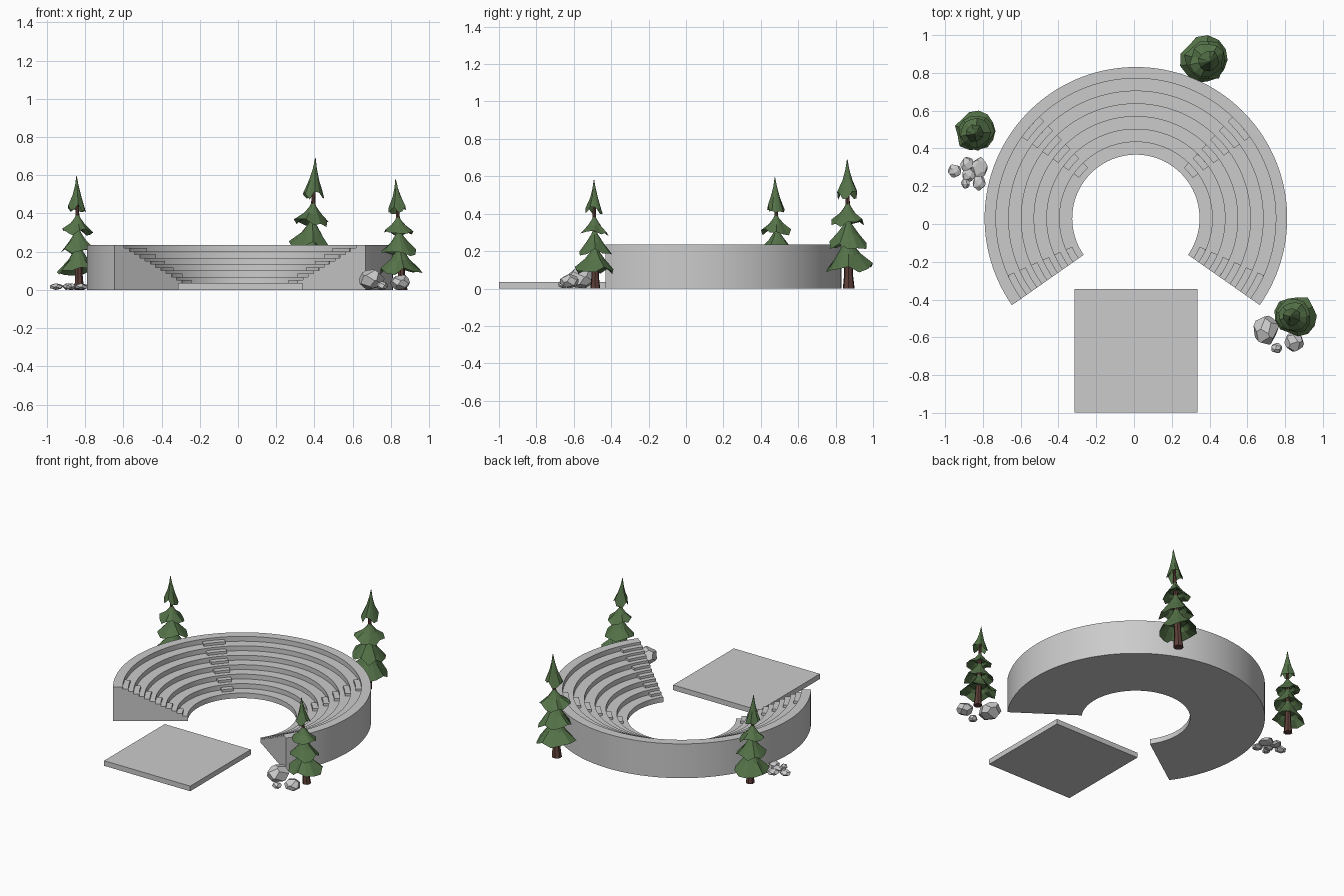
import bpy, bmesh, math, random
from mathutils import Vector

if "Cube" in bpy.data.objects:
    bpy.data.objects.remove(bpy.data.objects["Cube"])

random.seed(7)
CX, CY = 0.01, 0.03
A0, A1 = -35, 215


def material(name, rgb):
    m = bpy.data.materials.new(name)
    m.diffuse_color = (*rgb, 1)
    m.use_nodes = True
    m.node_tree.nodes["Principled BSDF"].inputs["Base Color"].default_value = m.diffuse_color
    return m


GREEN = material("foliage_green", (0.09, 0.17, 0.065))
BROWN = material("bark_brown", (0.11, 0.05, 0.04))


def finish(bm, name, mat=None, smooth=False):
    bmesh.ops.recalc_face_normals(bm, faces=bm.faces[:])
    me = bpy.data.meshes.new(name)
    bm.to_mesh(me)
    bm.free()
    ob = bpy.data.objects.new(name, me)
    bpy.context.collection.objects.link(ob)
    if mat:
        me.materials.append(mat)
    if smooth:
        bpy.ops.object.select_all(action='DESELECT')
        ob.select_set(True)
        bpy.context.view_layer.objects.active = ob
        bpy.ops.object.shade_smooth_by_angle(angle=math.radians(30))
    return ob


def sector(bm, profile, a0, a1, n):
    """Sweep a closed (radius, z) profile around the arena centre."""
    rings = []
    for i in range(n + 1):
        a = math.radians(a0 + (a1 - a0) * i / n)
        rings.append([bm.verts.new((CX + r * math.cos(a), CY + r * math.sin(a), z))
                      for r, z in profile])
    k = len(profile)
    for p, q in zip(rings, rings[1:]):
        for j in range(k):
            bm.faces.new((p[j], p[(j + 1) % k], q[(j + 1) % k], q[j]))
    bm.faces.new(rings[0])
    bm.faces.new(rings[-1])


# Tiered seating: seven stepped treads
R = [0.337 + 0.0673 * i for i in range(7)] + [0.801]
Z = [0.035 + 0.0333 * i for i in range(7)]
profile = [(R[0], 0)]
for i in range(7):
    profile += [(R[i], Z[i]), (R[i + 1], Z[i])]
profile.append((R[7], 0))
bm = bmesh.new()
sector(bm, profile, A0, A1, 96)
finish(bm, "tiered_seating", smooth=True)

# Four aisles of half-height steps
for n, (a, b) in enumerate([(A0, -24), (35.5, 46.5), (133.5, 144.5), (204, A1)]):
    bm = bmesh.new()
    for i in range(6):
        r, z = R[i + 1], Z[i]
        sector(bm, [(r - 0.035, z), (r - 0.035, z + 0.0167), (r, z + 0.0167), (r, z)], a, b, 4)
    finish(bm, f"aisle_steps_{n + 1}", smooth=True)

# Stage slab
bpy.ops.mesh.primitive_cube_add(size=1, location=(0.011, -0.671, 0.0175))
stage = bpy.context.object
stage.name = "stage"
stage.scale = (0.652, 0.656, 0.035)


def loft(bm, rings):
    for p, q in zip(rings, rings[1:]):
        for j in range(len(p)):
            k = (j + 1) % len(p)
            bm.faces.new((p[j], p[k], q[k], q[j]))


# Pine trees: leaning tapered trunk with four drooping skirts
# tiers: rim height, rim radius, apex height (fractions of tree height)
TIERS = [(0.16, 0.185, 0.42), (0.34, 0.158, 0.56), (0.51, 0.130, 0.68), (0.715, 0.078, 1.0)]


def tree(n, base, tip, h):
    base, tip = Vector((*base, 0)), Vector((*tip, 0))

    def axis(t):
        p = base.lerp(tip, max(0, min(t, 1)))
        return Vector((p.x, p.y, t * h))

    def ring(bm, t, rad, sides):
        c = axis(t)
        return [bm.verts.new(c + Vector((math.cos(2 * math.pi * j / sides),
                                         math.sin(2 * math.pi * j / sides), 0)) * rad * h)
                for j in range(sides)]

    bm = bmesh.new()
    rings = [ring(bm, t, r, 7) for t, r in
             [(0, 0.047), (0.1, 0.036), (0.4, 0.025), (0.75, 0.014), (0.9, 0.004)]]
    loft(bm, rings)
    bm.faces.new(rings[0])
    bm.faces.new(rings[-1])
    finish(bm, f"tree_trunk_{n}", BROWN)

    bm = bmesh.new()
    sides = 13
    for rim, rad, apex in TIERS:
        d = apex - rim
        # outer bell profile, then back up the inside of the skirt
        prof = [(1, 0.03), (0.72, 0.2), (0.40, 0.50), (0.0, 1.0), (0.2, 0.62), (0.34, 0.45)]
        rings = [ring(bm, rim + d * z, rad * r, sides) for z, r in prof]
        for j in range(sides):
            dz = random.uniform(-0.035, 0.04) * h
            s = random.uniform(0.88, 1.1)
            v = rings[3][j]
            c = axis(rim)
            v.co = c + (v.co - c) * s
            v.co.z += dz
            rings[2][j].co.z += dz * 0.3
        loft(bm, rings)
        bm.faces.new(rings[0])
        bm.faces.new(rings[-1])
    finish(bm, f"tree_foliage_{n}", GREEN)


tree(1, (-0.832, 0.495), (-0.845, 0.475), 0.595)
tree(2, (0.37, 0.87), (0.405, 0.862), 0.69)
tree(3, (0.86, -0.485), (0.825, -0.492), 0.58)


# Boulders: a block chipped by random flat cuts
def rock(name, x, y, rx, ry, h):
    bm = bmesh.new()
    bmesh.ops.create_cube(bm, size=2.4)
    off = random.uniform(0, 6)
    cuts = 16
    for i in range(cuts):
        z = 1 - 2 * (i + 0.5) / cuts
        a = off + i * 2.4
        s = math.sqrt(1 - z * z)
        no = Vector((s * math.cos(a), s * math.sin(a), z))
        geom = bm.verts[:] + bm.edges[:] + bm.faces[:]
        res = bmesh.ops.bisect_plane(bm, geom=geom, plane_co=no * random.uniform(0.82, 0.97),
                                     plane_no=no, clear_outer=True)
        edges = [e for e in res["geom_cut"] if isinstance(e, bmesh.types.BMEdge)]
        if edges:
            bmesh.ops.contextual_create(bm, geom=edges)
    lo = Vector([min(v.co[k] for v in bm.verts) for k in range(3)])
    hi = Vector([max(v.co[k] for v in bm.verts) for k in range(3)])
    for v in bm.verts:
        f = [(v.co[k] - lo[k]) / (hi[k] - lo[k]) for k in range(3)]
        v.co = (x + (2 * f[0] - 1) * rx, y + (2 * f[1] - 1) * ry, f[2] * h)
    finish(bm, name)


LEFT = [(-0.95, 0.28, .035, .035), (-0.885, 0.315, .034, .04), (-0.82, 0.30, .045, .055),
        (-0.873, 0.26, .036, .035), (-0.82, 0.215, .034, .038), (-0.893, 0.215, .022, .028)]
for i, (x, y, rx, ry) in enumerate(LEFT):
    rock(f"flat_rock_{i + 1}", x, y, rx, ry, 0.034)
RIGHT = [(0.70, -0.562, .067, .077, .108), (0.848, -0.625, .052, .05, .078),
         (0.756, -0.656, .029, .027, .045)]
for i, r in enumerate(RIGHT):
    rock(f"boulder_{i + 1}", *r)
